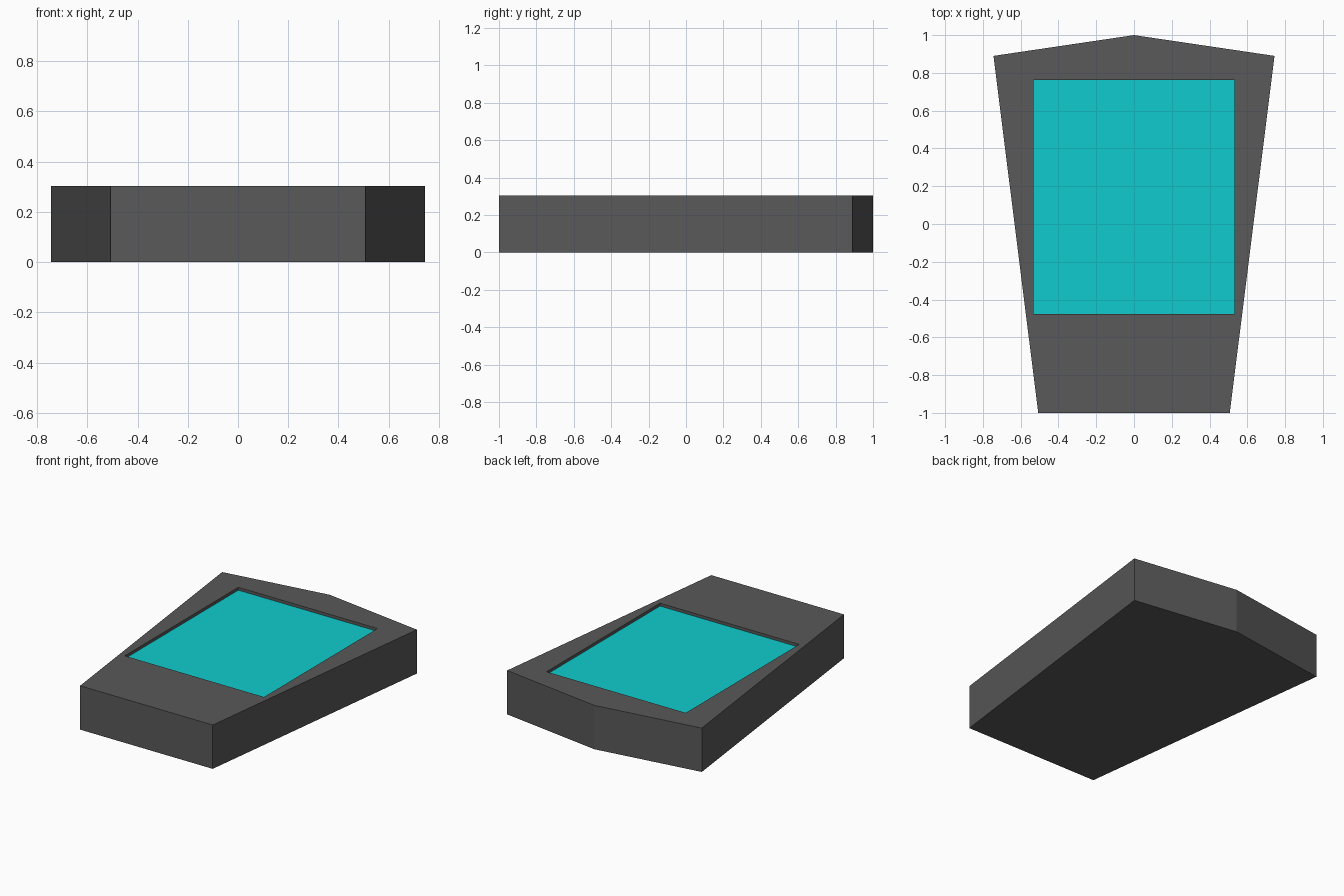
import bpy
import bmesh

if "Cube" in bpy.data.objects:
    bpy.data.objects.remove(bpy.data.objects["Cube"])

HEIGHT, DEPTH = 0.303, 0.02


def material(name, rgb):
    m = bpy.data.materials.new(name)
    m.diffuse_color = (*rgb, 1)
    m.use_nodes = True
    m.node_tree.nodes["Principled BSDF"].inputs["Base Color"].default_value = m.diffuse_color
    return m


# tapered outline with a shallow peak at the back, and the screen rectangle
outline = [(-0.507, -1), (0.507, -1), (0.744, 0.89), (0, 1), (-0.744, 0.89)]
window = [(-0.532, -0.476), (0.532, -0.476), (0.532, 0.763), (-0.532, 0.763)]

bm = bmesh.new()


def ring(points, z):
    return [bm.verts.new((x, y, z)) for x, y in points]


def walls(a, b):
    n = len(a)
    for i in range(n):
        j = (i + 1) % n
        bm.faces.new((a[i], a[j], b[j], b[i]))


base, top = ring(outline, 0), ring(outline, HEIGHT)
rim, floor = ring(window, HEIGHT), ring(window, HEIGHT - DEPTH)

# casing: bottom, sides, recess walls
bm.faces.new(base[::-1])
walls(base, top)
walls(rim, floor)

# top border around the screen
bm.faces.new((top[0], top[1], rim[1], rim[0]))
bm.faces.new((top[1], top[2], rim[2], rim[1]))
bm.faces.new((top[2], top[3], top[4], rim[3], rim[2]))
bm.faces.new((top[4], top[0], rim[0], rim[3]))

# screen: floor of the recess
bm.faces.new(floor).material_index = 1
bmesh.ops.recalc_face_normals(bm, faces=bm.faces)

mesh = bpy.data.meshes.new("casing_with_screen")
bm.to_mesh(mesh)
bm.free()
mesh.materials.append(material("dark grey", (0.1, 0.1, 0.1)))
mesh.materials.append(material("cyan", (0.005, 0.6, 0.61)))
bpy.context.collection.objects.link(bpy.data.objects.new("casing_with_screen", mesh))
